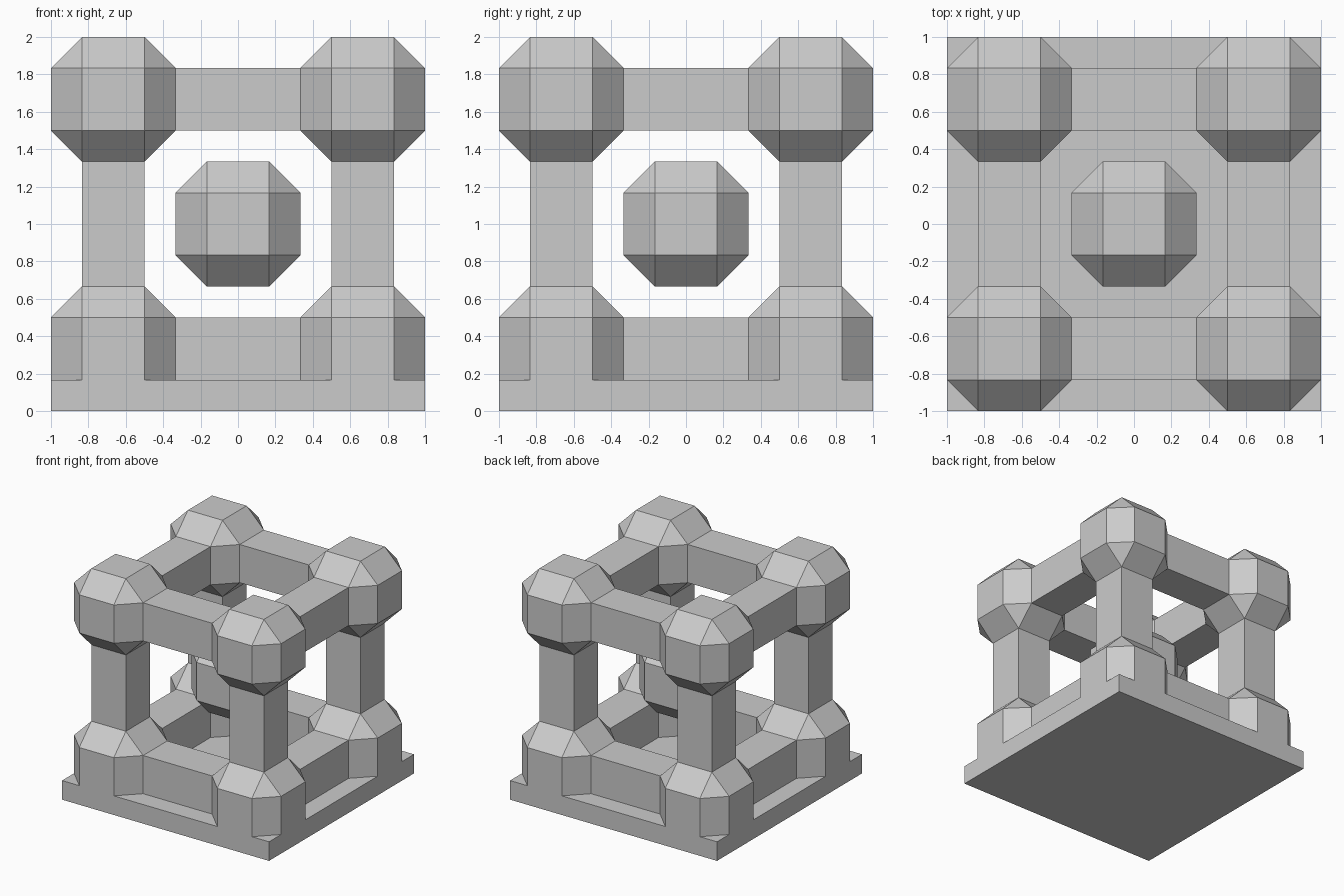
import bpy, bmesh
from itertools import product

if "Cube" in bpy.data.objects:
    bpy.data.objects.remove(bpy.data.objects["Cube"])

A, B, C = 1 / 6, 1 / 3, 2 / 3   # facet half-width, ball radius, lattice half-spacing


def finish(name, bm):
    bmesh.ops.recalc_face_normals(bm, faces=bm.faces[:])
    mesh = bpy.data.meshes.new(name)
    bm.to_mesh(mesh)
    bm.free()
    ob = bpy.data.objects.new(name, mesh)
    bpy.context.collection.objects.link(ob)


def ball(name, centre):
    # 26-sided faceted ball: hull of three stretched boxes, flat facets merged
    bm = bmesh.new()
    for axis in range(3):
        for signs in product((-1, 1), repeat=3):
            bm.verts.new([centre[i] + signs[i] * (B if i == axis else A) for i in range(3)])
    bmesh.ops.convex_hull(bm, input=bm.verts[:])
    bmesh.ops.dissolve_limit(bm, angle_limit=0.02, verts=bm.verts[:], edges=bm.edges[:])
    finish(name, bm)


def box(name, centre, size):
    bm = bmesh.new()
    bmesh.ops.create_cube(bm, size=1)
    for v in bm.verts:
        v.co = [centre[i] + v.co[i] * size[i] for i in range(3)]
    finish(name, bm)


# Base slab
box("base_slab", (0, 0, A / 2), (2, 2, A))

# Faceted balls: eight corners and one floating in the centre
for x, y, z in product((-C, C), (-C, C), (1 - C, 1 + C)):
    ball("corner_ball", (x, y, z))
ball("centre_ball", (0, 0, 1))

# Twelve square bars joining neighbouring corners
for axis, bar_name in enumerate(("side_to_side_bar", "front_to_back_bar", "upright_post")):
    for s, t in product((-C, C), repeat=2):
        centre = [s, t]
        centre.insert(axis, 0)
        centre[2] += 1
        size = [B, B, B]
        size[axis] = 2 * B
        box(bar_name, centre, size)
